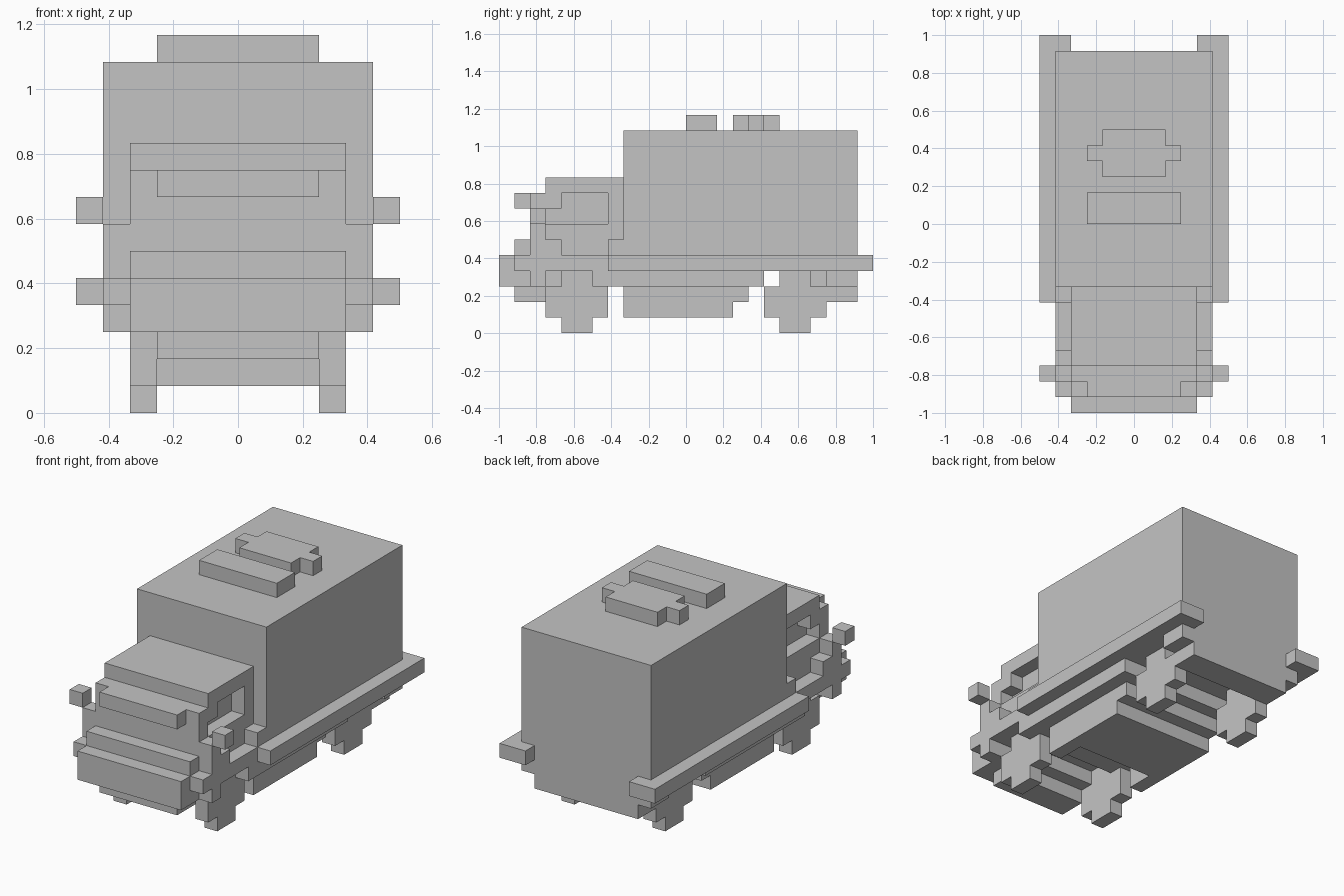
import bpy
import bmesh
from mathutils import Matrix, Vector

U = 1 / 12  # size of one block

cube = bpy.data.objects.get("Cube")
if cube:
    bpy.data.objects.remove(cube, do_unlink=True)

grey = bpy.data.materials.new("light_grey")
grey.use_nodes = True
colour = (0.55, 0.55, 0.55, 1)
grey.diffuse_color = colour
grey.node_tree.nodes["Principled BSDF"].inputs["Base Color"].default_value = colour


def blocks(name, *boxes):
    """One object from boxes given as (x0, x1, y0, y1, z0, z1) in blocks."""
    bm = bmesh.new()
    for x0, x1, y0, y1, z0, z1 in boxes:
        size = Vector((x1 - x0, y1 - y0, z1 - z0)) * U
        mid = Vector((x0 + x1, y0 + y1, z0 + z1)) * U / 2
        bmesh.ops.create_cube(bm, size=1, matrix=Matrix.Translation(mid) @ Matrix.Diagonal(size).to_4x4())
    mesh = bpy.data.meshes.new(name)
    bm.to_mesh(mesh)
    bm.free()
    mesh.materials.append(grey)
    obj = bpy.data.objects.new(name, mesh)
    bpy.context.collection.objects.link(obj)


def wide(half, *rest):
    """A box symmetric about the centre plane."""
    return (-half, half, *rest)


def pair(name, *boxes):
    """The same part on the left and, mirrored, on the right."""
    blocks("left_" + name, *boxes)
    blocks("right_" + name, *[(-b[1], -b[0], *b[2:]) for b in boxes])


# Cargo body and roof fittings
blocks("cargo_box", wide(5, -4, 11, 4, 13))
blocks("front_roof_bar", wide(3, 0, 2, 13, 14))
blocks("rear_roof_vent", wide(2, 3, 6, 13, 14), wide(3, 4, 5, 13, 14))

# Cab with recessed side windows
blocks("cab_core", wide(3, -9, -4, 4, 10))
blocks("windscreen_wall", wide(4, -10, -9, 4, 9))
pair("cab_side",
     (3, 4, -9, -4, 4, 7),
     (3, 4, -9, -4, 9, 10),
     (3, 4, -5, -4, 7, 9),
     (3, 4, -9, -8, 8, 9))
blocks("sun_visor", wide(3, -11, -10, 8, 9))
pair("mirror", (5, 6, -10, -9, 7, 8))

# Nose and bumpers
blocks("grille", wide(4, -11, -10, 3, 6))
blocks("front_bumper", wide(4, -12, -11, 3, 5))
blocks("front_skid", wide(3, -11, -9, 2, 3))
blocks("front_crossmember", wide(4, -10, -9, 3, 4), wide(3, -9, -8, 3, 4))
blocks("rear_bumper", wide(5, 9, 11, 3, 4), wide(4, 9, 11, 2, 3))
blocks("rear_crossmember", wide(3, 8, 9, 3, 4))

# Stepped arches around the front wheels
pair("front_fender",
     (4, 5, -11, -4, 4, 5),
     (4, 5, -10, -9, 3, 7),
     (4, 5, -9, -8, 5, 6),
     (4, 5, -5, -4, 5, 6))

# Side rails with a hooked rear end
pair("side_rail", (5, 6, -5, 12, 4, 5), (4, 5, 11, 12, 4, 5))

# Underbody, with a tank notched at its front
blocks("chassis", wide(5, -6, 5, 3, 4))
blocks("under_tank", wide(4, -2, 4, 2, 3), wide(4, -2, 3, 1, 2))
pair("tank_arm", (3, 4, -4, -2, 1, 3))

# Wheels
for end, y in (("front", -7), ("rear", 7)):
    pair(end + "_wheel", (3, 4, y - 2, y + 2, 1, 3), (3, 4, y - 1, y + 1, 0, 4))
